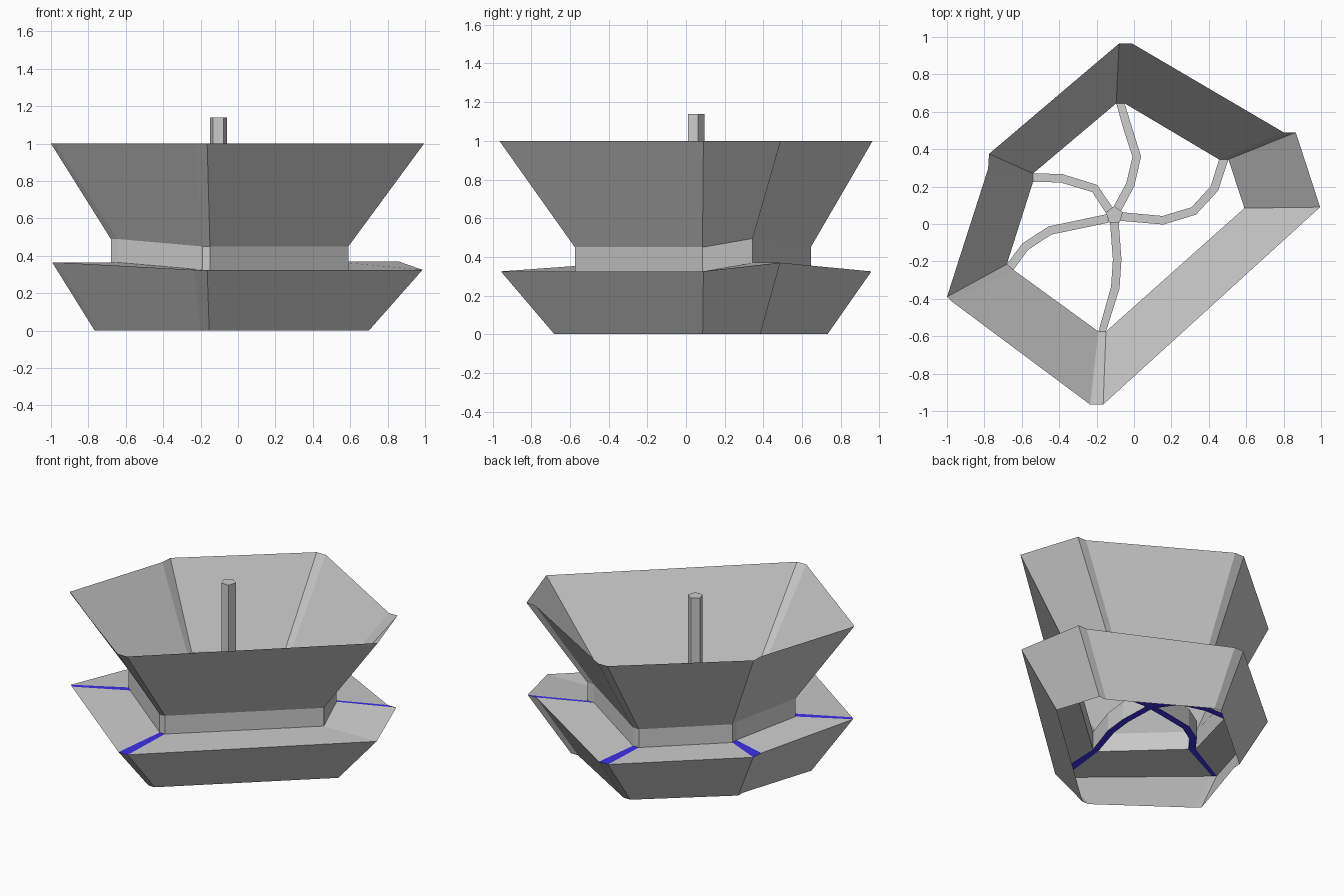
import bpy, bmesh, math
from mathutils import Vector

if "Cube" in bpy.data.objects:
    bpy.data.objects.remove(bpy.data.objects["Cube"])

blue = bpy.data.materials.new("blue_underside")
blue.diffuse_color = (0.05, 0.03, 0.8, 1)
blue.use_nodes = True
blue.node_tree.nodes["Principled BSDF"].inputs["Base Color"].default_value = blue.diffuse_color
grey = bpy.data.materials.new("grey")
grey.diffuse_color = (0.8, 0.8, 0.8, 1)
grey.use_nodes = True
grey.node_tree.nodes["Principled BSDF"].inputs["Base Color"].default_value = grey.diffuse_color

# Plan outline, counter-clockwise: outer xy, neck xy, ledge height
outline = [
    (0.865, 0.49, 0.505, 0.345, 0.37), (0.80, 0.49, 0.455, 0.345, 0.37),
    (-0.01, 0.965, -0.05, 0.645, 0.325), (-0.08, 0.965, -0.095, 0.645, 0.325),
    (-0.775, 0.375, -0.54, 0.27, 0.335), (-0.78, 0.295, -0.54, 0.225, 0.335),
    (-1.0, -0.39, -0.68, -0.215, 0.365), (-0.98, -0.41, -0.645, -0.245, 0.365),
    (-0.235, -0.965, -0.19, -0.575, 0.325), (-0.165, -0.965, -0.15, -0.575, 0.325),
    (0.995, 0.09, 0.59, 0.085, 0.325)]
NECK = 0.125


def finish(name, bm):
    me = bpy.data.meshes.new(name)
    bm.normal_update()
    bm.to_mesh(me)
    bm.free()
    me.materials.append(grey)
    me.materials.append(blue)
    ob = bpy.data.objects.new(name, me)
    bpy.context.collection.objects.link(ob)


def ring(bm, t, height):
    """Outline blended from outer (t=0) to neck (t=1)."""
    return [bm.verts.new((ox + (nx - ox) * t, oy + (ny - oy) * t, height(z)))
            for ox, oy, nx, ny, z in outline]


def shell(name, levels, blue_strips=False):
    bm = bmesh.new()
    rings = [ring(bm, t, h) for t, h in levels]
    n = len(outline)
    for k, (a, b) in enumerate(zip(rings, rings[1:])):
        for i in range(n):
            j = (i + 1) % n
            f = bm.faces.new((a[i], a[j], b[j], b[i]))
            # corner strips on the ledge
            if blue_strips and k == 1 and i % 2 == 0 and i < 10:
                f.material_index = 1
    finish(name, bm)


# Lower bowl with its ledge, neck band, upper bowl
shell("lower_bowl", [(0.73, lambda z: 0), (0.02, lambda z: z), (1, lambda z: z)], True)
shell("neck_band", [(1, lambda z: z), (1, lambda z: z + NECK)])
shell("upper_bowl", [(1, lambda z: z + NECK), (0, lambda z: 1)])

# Central five-sided post
hub = Vector((-0.105, 0.048))
bm = bmesh.new()
low, high = [[bm.verts.new((hub.x + 0.048 * math.cos(math.radians(90 + 72 * i)),
                            hub.y + 0.048 * math.sin(math.radians(90 + 72 * i)), z))
              for i in range(5)] for z in (0.345, 1.14)]
bm.faces.new(high)
bm.faces.new(low[::-1]).material_index = 1
for i in range(5):
    j = (i + 1) % 5
    bm.faces.new((low[i], low[j], high[j], high[i]))
finish("centre_post", bm)

# Curved vanes: inner path points; each ends on the neck strip of its corner
paths = [
    [(-0.07, 0.04), (0.155, 0.02), (0.32, 0.07), (0.43, 0.19)],
    [(-0.09, 0.08), (-0.02, 0.21), (0.015, 0.36), (-0.03, 0.5)],
    [(-0.13, 0.07), (-0.21, 0.19), (-0.39, 0.245)],
    [(-0.14, 0.03), (-0.235, 0.01), (-0.45, -0.035), (-0.58, -0.12)],
    [(-0.105, 0.01), (-0.09, -0.19), (-0.1, -0.34)]]
for k, path in enumerate(paths):
    bm = bmesh.new()
    p, q = outline[2 * k], outline[2 * k + 1]
    end_r, end_l = Vector(p[2:4]), Vector(q[2:4])
    pts = [Vector(c) for c in path] + [(end_r + end_l) / 2]
    sections = []
    for i, c in enumerate(pts):
        d = (pts[min(i + 1, len(pts) - 1)] - pts[max(i - 1, 0)]).normalized()
        side = Vector((-d.y, d.x)) * 0.023
        l, r = c + side, c - side
        if i == len(pts) - 1:
            l, r = end_l, end_r
        z = 0.345 + (p[4] - 0.345) * i / (len(pts) - 1)
        sections.append([bm.verts.new((v.x, v.y, h)) for v, h in
                         ((l, z), (r, z), (r, z + NECK), (l, z + NECK))])
    for a, b in zip(sections, sections[1:]):
        for i in range(4):
            j = (i + 1) % 4
            f = bm.faces.new((a[i], a[j], b[j], b[i]))
            if i == 0:
                f.material_index = 1
    bmesh.ops.recalc_face_normals(bm, faces=bm.faces)
    finish("curved_vane_%d" % (k + 1), bm)
